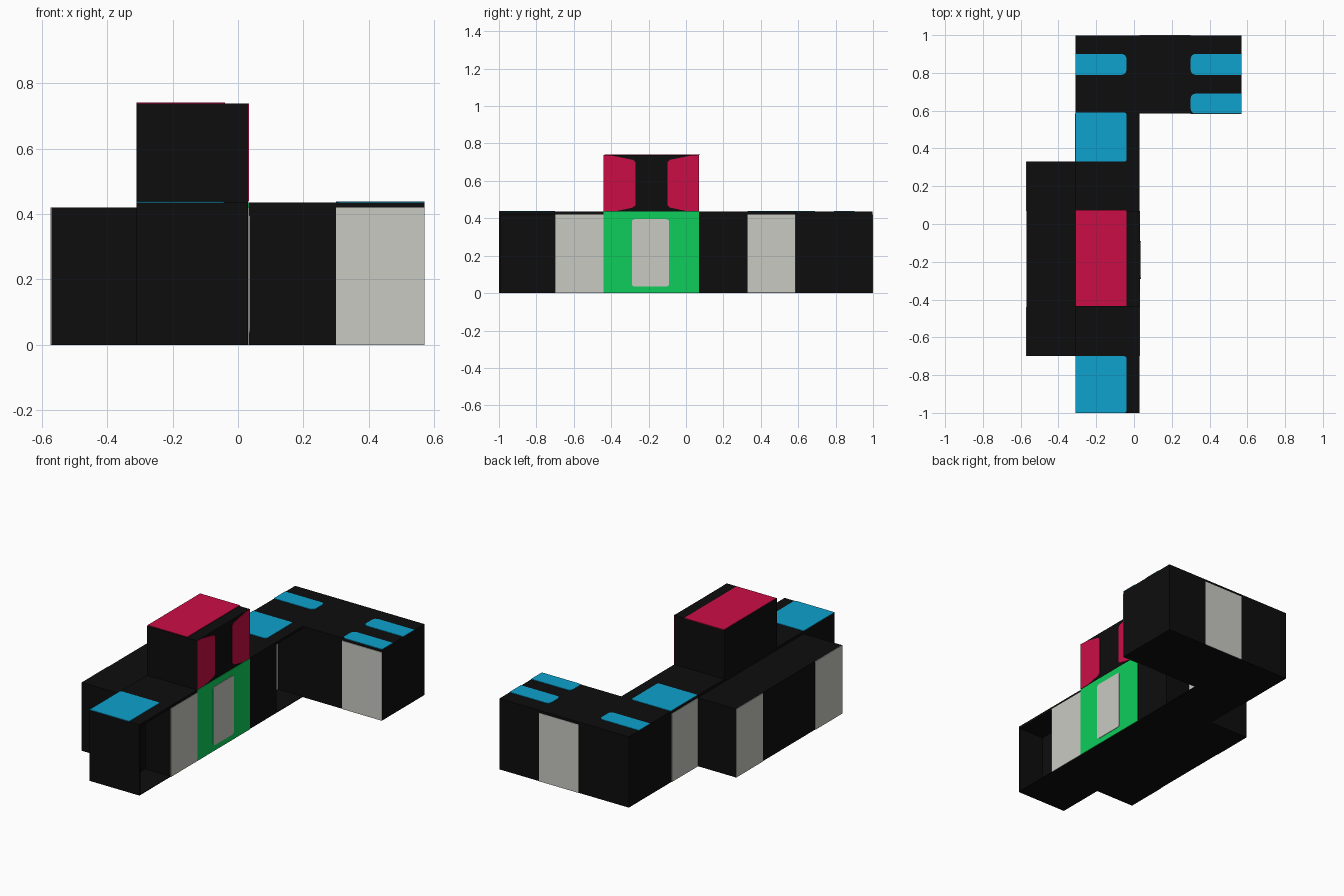
import bpy, bmesh, math

if "Cube" in bpy.data.objects:
    bpy.data.objects.remove(bpy.data.objects["Cube"])

def material(name, rgb):
    m = bpy.data.materials.new(name)
    m.diffuse_color = (*rgb, 1)
    m.use_nodes = True
    m.node_tree.nodes["Principled BSDF"].inputs["Base Color"].default_value = m.diffuse_color
    return m

BLACK = material("black", (0.004, 0.004, 0.004))
GREY = material("light grey", (0.58, 0.59, 0.54))
RED = material("crimson", (0.59, 0.004, 0.06))
GREEN = material("green", (0.004, 0.61, 0.105))
BLUE = material("blue", (0.004, 0.36, 0.61))

def make_object(name, bm, mat):
    bmesh.ops.recalc_face_normals(bm, faces=bm.faces)
    me = bpy.data.meshes.new(name)
    bm.to_mesh(me)
    bm.free()
    me.materials.append(mat)
    ob = bpy.data.objects.new(name, me)
    bpy.context.collection.objects.link(ob)
    return ob

def box(name, x, y, z, mat=BLACK):
    bm = bmesh.new()
    bmesh.ops.create_cube(bm, size=1)
    for v in bm.verts:
        v.co = [(lo + hi) / 2 + c * (hi - lo) for c, (lo, hi) in zip(v.co, (x, y, z))]
    return make_object(name, bm, mat)

def rounded(u, v, radii):
    """Rectangle outline; radii in order low-left, low-right, top-right, top-left."""
    pts = []
    for i, r in enumerate(radii):
        right, top = i in (1, 2), i in (2, 3)
        cu = u[1] - r if right else u[0] + r
        cv = v[1] - r if top else v[0] + r
        steps = 5 if r else 1
        for k in range(steps):
            a = math.pi + i * math.pi / 2 + (k / 4 * math.pi / 2 if r else 0)
            pts.append((cu + r * math.cos(a), cv + r * math.sin(a)))
    return pts

def plate(name, pts, axis, level, mat, thick=0.003):
    """Thin plate on the plane axis=level, raised by thick."""
    bm = bmesh.new()
    def place(p, d):
        c = list(p)
        c.insert(axis, level + d)
        return bm.verts.new(c)
    low = [place(p, 0) for p in pts]
    high = [place(p, thick) for p in pts]
    bm.faces.new(low)
    bm.faces.new(high)
    for i in range(len(pts)):
        j = (i + 1) % len(pts)
        bm.faces.new((low[i], low[j], high[j], high[i]))
    return make_object(name, bm, mat)

H, L = 0.435, 0.42          # roof height, wall height
XL, XM, XR = -0.31, -0.14, 0.03

# Long spine: solid middle, and two bays open to the right
box("spine_middle", (XL, XR), (-0.70, 0.33), (0, H))
for name, y in (("front_bay", (-0.99, -0.70)), ("rear_bay", (0.33, 0.585))):
    box(name + "_core", (XL, XM), y, (0, L))
    box(name + "_roof", (XL, XR), y, (L, H))
    box(name + "_floor", (XM, XR), y, (0, 0.004))
box("front_wall", (XL, XR), (-1, -0.99), (0, H))

# Side block, rear wing and upper storey
box("side_block", (-0.57, XL), (-0.70, 0.33), (0, L))
box("rear_wing", (XL, 0.57), (0.585, 0.998), (0, H))
box("upper_storey", (XL, XR), (-0.44, 0.07), (H, 0.738))

# Pale wall panels
S = (0, 0, 0, 0)
plate("right_panel", rounded((-0.70, -0.44), (0, L), S), 0, XR, GREY)
plate("bay_back_panel", rounded((0.33, 0.585), (0.004, L), S), 0, XM, GREY)
plate("left_bay_panel", rounded((0.33, 0.585), (0, L), S), 0, XL, GREY, -0.003)
for y in ((-0.70, -0.44), (0.07, 0.33)):
    plate("left_panel", rounded(y, (0, L), S), 0, -0.57, GREY, -0.003)
plate("wing_front_panel", rounded((0.30, 0.57), (0, L), S), 1, 0.585, GREY, -0.003)
plate("wing_back_panel", rounded((0.03, 0.30), (0, L), S), 1, 0.998, GREY, 0.002)

# Green entrance with pale door
plate("entrance_panel", rounded((-0.44, 0.07), (0, H), S), 0, XR, GREEN)
plate("entrance_door", rounded((-0.29, -0.09), (0.035, 0.395), (0.015,) * 4), 0, XR + 0.003, GREY)

# Roof patches
plate("upper_roof_patch", rounded((XL, -0.04), (-0.435, 0.075), S), 2, 0.738, RED)
for y in ((-1, -0.70), (0.33, 0.59)):
    plate("bay_roof_patch", rounded((XL, -0.04), y, (0, 0.012, 0.012, 0)), 2, H, BLUE)
plate("wing_left_patch", rounded((XL, -0.04), (0.79, 0.90), (0, 0.025, 0.025, 0)), 2, H, BLUE)
for y in ((0.585, 0.69), (0.79, 0.90)):
    plate("wing_right_patch", rounded((0.30, 0.57), y, (0.025, 0, 0, 0.025)), 2, H, BLUE)

# Red side windows, mirrored about the upper storey's middle
half = [(0.255, 0.438), (0.255, 0.738), (0.21, 0.735), (0.10, 0.713), (0.085, 0.70),
        (0.085, 0.47), (0.10, 0.457), (0.19, 0.438)]
for s in (-1, 1):
    plate("upper_side_window", [(-0.185 + s * a, z) for a, z in half], 0, XR, RED)
